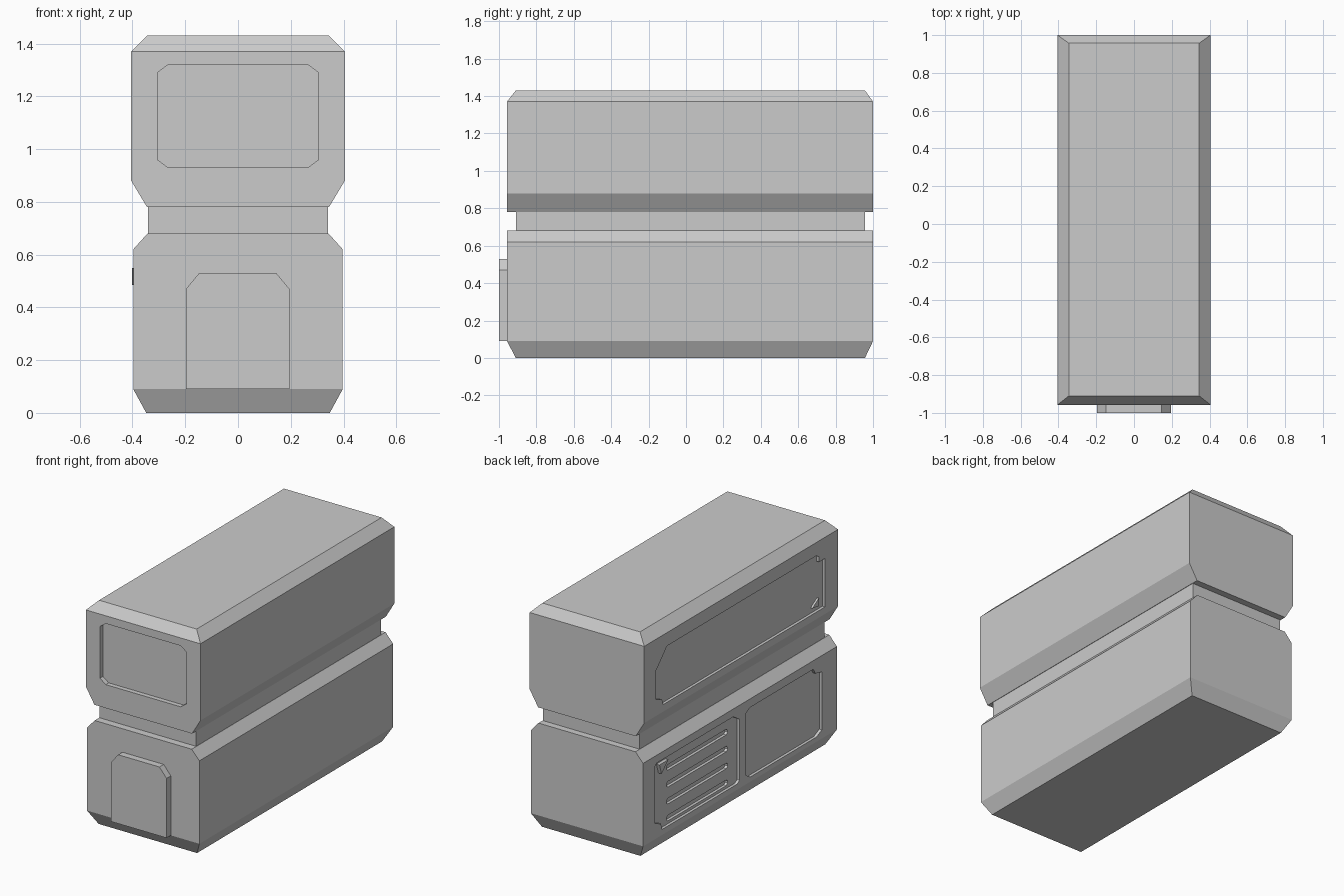
import bpy, bmesh
from mathutils import Vector

if "Cube" in bpy.data.objects:
    bpy.data.objects.remove(bpy.data.objects["Cube"])


def finish(name, bm):
    bmesh.ops.recalc_face_normals(bm, faces=bm.faces[:])
    me = bpy.data.meshes.new(name)
    bm.to_mesh(me)
    bm.free()
    ob = bpy.data.objects.new(name, me)
    bpy.context.collection.objects.link(ob)
    return ob


def stacked_block(name, rings):
    """Loft rectangles given as (z, half width, y front, y back)."""
    bm = bmesh.new()
    loops = [[bm.verts.new(p) for p in ((-h, a, z), (h, a, z), (h, b, z), (-h, b, z))]
             for z, h, a, b in rings]
    bm.faces.new(loops[0])
    bm.faces.new(loops[-1])
    for lo, hi in zip(loops, loops[1:]):
        for i in range(4):
            j = (i + 1) % 4
            bm.faces.new((lo[i], lo[j], hi[j], hi[i]))
    return finish(name, bm)


def prism(name, outline, axis, start, end):
    """Extrude an outline along x (outline is y,z) or along y (outline is x,z)."""
    bm = bmesh.new()
    put = (lambda u, v: (start, u, v)) if axis == 'x' else (lambda u, v: (u, start, v))
    face = bm.faces.new([bm.verts.new(put(u, v)) for u, v in outline])
    new = bmesh.ops.extrude_face_region(bm, geom=[face])['geom']
    move = Vector((end - start, 0, 0)) if axis == 'x' else Vector((0, end - start, 0))
    bmesh.ops.translate(bm, verts=[g for g in new if isinstance(g, bmesh.types.BMVert)], vec=move)
    return finish(name, bm)


def chamfer_rect(u0, u1, v0, v1, c, d):
    return [(u0 + c, v0), (u1 - c, v0), (u1, v0 + d), (u1, v1 - d),
            (u1 - c, v1), (u0 + c, v1), (u0, v1 - d), (u0, v0 + d)]


def cut(target, cutter):
    cutter.hide_render = True
    mod = target.modifiers.new("cut", 'BOOLEAN')
    mod.operation = 'DIFFERENCE'
    mod.solver = 'EXACT'
    mod.object = cutter
    bpy.context.view_layer.objects.active = target
    bpy.ops.object.modifier_apply(modifier=mod.name)
    bpy.data.objects.remove(cutter)


F, B = -0.957, 1.0        # front and back planes
FI, BI = -0.91, 0.957     # inset front and back

# Main bodies
upper = stacked_block("upper_body", [(0.78, 0.345, F, B), (0.88, 0.405, F, B),
                                     (1.37, 0.405, F, B), (1.43, 0.345, FI, BI)])
lower = stacked_block("lower_body", [(0, 0.348, FI, BI), (0.09, 0.397, F, B),
                                     (0.62, 0.397, F, B), (0.68, 0.343, F, B)])
stacked_block("neck", [(0.67, 0.342, FI, BI), (0.79, 0.342, FI, BI)])

# Front window recess and raised door
cut(upper, prism("window_cutter", chamfer_rect(-0.305, 0.305, 0.93, 1.32, 0.04, 0.03),
                 'y', -1.1, F + 0.03))
prism("front_door", [(-0.197, 0.09), (0.195, 0.09), (0.195, 0.47), (0.145, 0.53),
                     (-0.147, 0.53), (-0.197, 0.47)], 'y', -1.0, F + 0.02)

# Left side recesses with notched corners
XU, XL, D = -0.405, -0.397, 0.018
cut(upper, prism("upper_panel_cutter", [
    (0.88, 1.17), (0.85, 1.20), (0.77, 1.285), (-0.735, 1.285), (-0.765, 1.27),
    (-0.765, 1.235), (-0.826, 1.235), (-0.826, 0.925), (0.81, 0.925), (0.82, 0.96),
    (0.88, 0.985)], 'x', -0.6, XU + D))
cut(lower, prism("vent_panel_cutter", [
    (0.88, 0.555), (0.86, 0.57), (0.09, 0.57), (0.026, 0.53), (0.026, 0.14),
    (0.05, 0.125), (0.81, 0.125), (0.82, 0.165), (0.88, 0.19)], 'x', -0.6, XL + D))
cut(lower, prism("plain_panel_cutter", [
    (-0.035, 0.54), (-0.08, 0.565), (-0.72, 0.565), (-0.74, 0.53), (-0.805, 0.515),
    (-0.805, 0.145), (-0.75, 0.12), (-0.08, 0.12), (-0.035, 0.15)], 'x', -0.6, XL + D))

# Vent slots
for i in range(4):
    z = 0.485 - 0.108 * i
    cut(lower, prism("slot_cutter", chamfer_rect(0.12, 0.74, z - 0.018, z + 0.018, 0.015, 0.012),
                     'x', -0.6, XL + D + 0.018))

# Small raised triangle markers
prism("lower_marker", [(0.84, 0.55), (0.75, 0.55), (0.82, 0.485)], 'x', -0.401, XL + D + 0.005)
prism("upper_marker", [(-0.77, 0.95), (-0.77, 1.0), (-0.705, 0.96)], 'x', -0.400, XU + D + 0.005)
